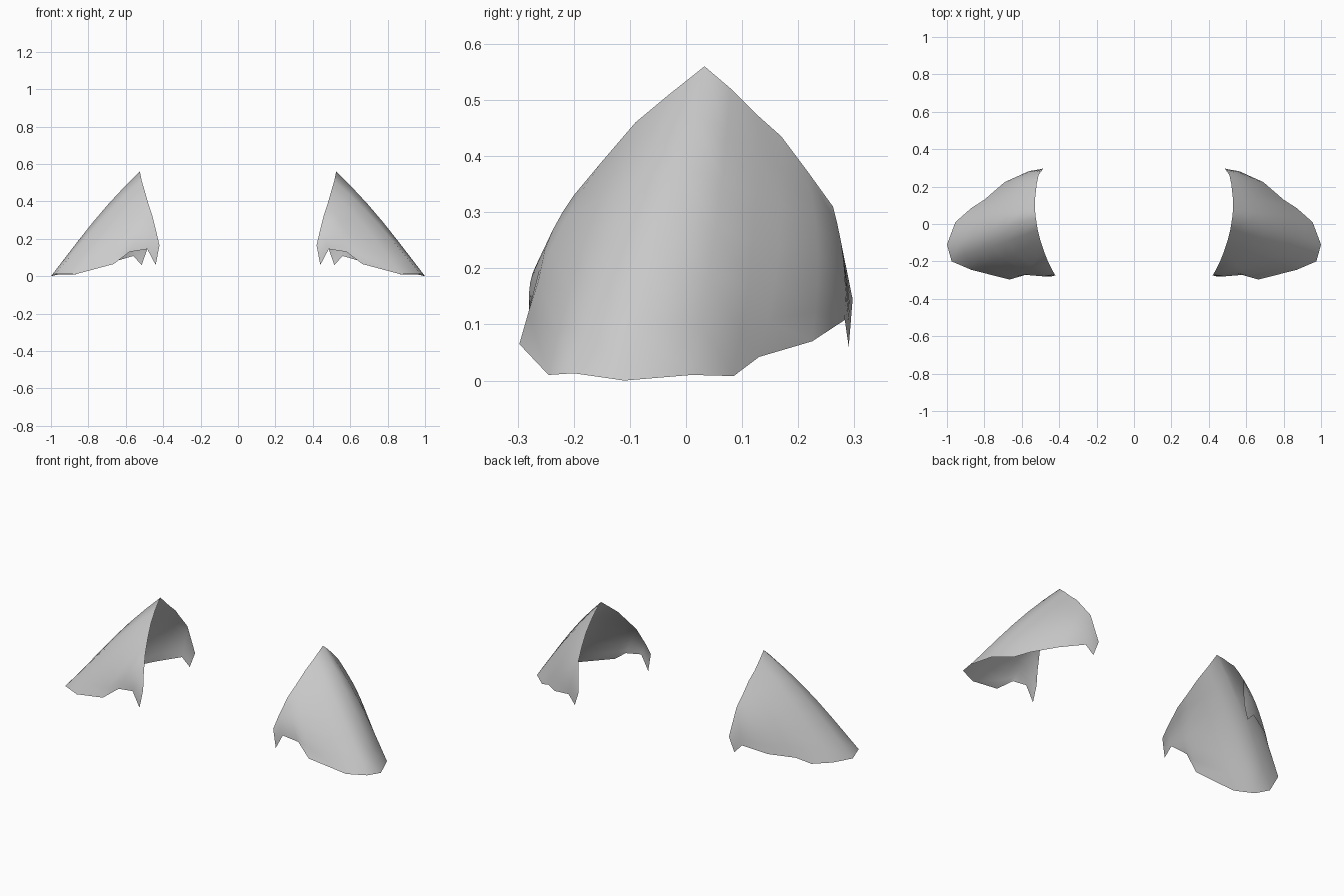
import bpy, bmesh, math
from mathutils import Vector

cube = bpy.data.objects.get("Cube")
if cube:
    bpy.data.objects.remove(cube)

grey = bpy.data.materials.new("plain grey")
grey.use_nodes = True
grey.diffuse_color = (0.6, 0.6, 0.6, 1)
grey.node_tree.nodes["Principled BSDF"].inputs["Base Color"].default_value = (0.6, 0.6, 0.6, 1)

# Inner arch, from the front corner over the peak to the back corner
ARCH = [(.42, -.275, .165), (.435, -.25, .23), (.46, -.2, .33), (.48, -.15, .39),
        (.5, -.09, .46), (.515, -.03, .51), (.525, .033, .56), (.53, .08, .52),
        (.53, .125, .475), (.525, .17, .435), (.52, .215, .375), (.51, .262, .31),
        (.485, .297, .145)]
# Lower rim, with a small hanging point at each end
RIM = [(.44, -.28, .06), (.485, -.28, .145), (.58, -.272, .13), (.665, -.297, .065),
       (.87, -.245, .01), (.975, -.2, .013), (1, -.11, 0), (.955, .01, .01),
       (.87, .085, .008), (.8, .13, .042), (.69, .225, .07), (.56, .283, .108),
       (.515, .29, .06)]
ROWS = 6


def shoulder_shell(name, side):
    """Loft a gently bulging sheet between arch and rim."""
    bm = bmesh.new()
    grid = []
    for i, (a, b) in enumerate(zip(ARCH, RIM)):
        t = i / (len(ARCH) - 1)
        column = []
        for r in range(ROWS + 1):
            s = r / ROWS
            swell = math.sin(math.pi * s) * math.sin(math.pi * t)
            p = Vector(a).lerp(Vector(b), s)
            p += swell * Vector((.012, -.035 * math.cos(math.pi * t), .02 * (1 - s)))
            column.append(bm.verts.new((side * p.x, p.y, p.z)))
        grid.append(column)
    for c, d in zip(grid, grid[1:]):
        for r in range(ROWS):
            quad = [c[r], c[r + 1], d[r + 1], d[r]]
            bm.faces.new(quad if side > 0 else quad[::-1])
    mesh = bpy.data.meshes.new(name)
    bm.to_mesh(mesh)
    bm.free()
    mesh.materials.append(grey)
    mesh.shade_smooth()
    obj = bpy.data.objects.new(name, mesh)
    bpy.context.collection.objects.link(obj)


shoulder_shell("left_shoulder_shell", 1)
shoulder_shell("right_shoulder_shell", -1)
